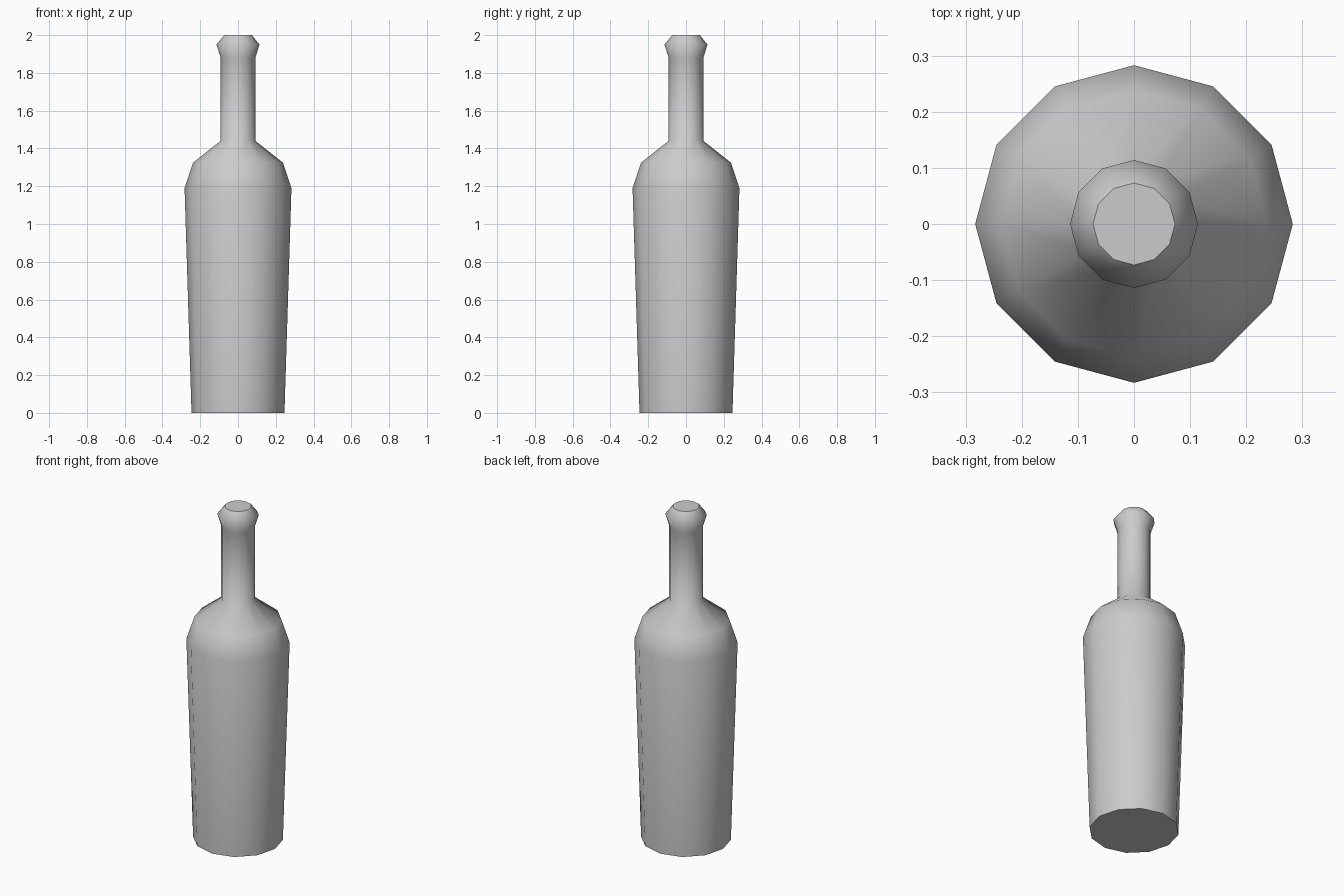
import bpy, bmesh
from math import cos, sin, tau

if "Cube" in bpy.data.objects:
    bpy.data.objects.remove(bpy.data.objects["Cube"])

SIDES = 12
# Bottle profile: (radius, height) from base to mouth
PROFILE = [(0.246, 0.0), (0.283, 1.19), (0.238, 1.325), (0.092, 1.44),
           (0.092, 1.88), (0.114, 1.95), (0.073, 2.0)]

bm = bmesh.new()
rings = [[bm.verts.new((r * cos(tau * i / SIDES), r * sin(tau * i / SIDES), z))
          for i in range(SIDES)] for r, z in PROFILE]

# Smooth side walls
for low, high in zip(rings, rings[1:]):
    for i in range(SIDES):
        j = (i + 1) % SIDES
        bm.faces.new((low[i], low[j], high[j], high[i])).smooth = True

# Flat base and mouth, with crisp rims
for ring in (rings[0][::-1], rings[-1]):
    cap = bm.faces.new(ring)
    cap.smooth = False
    for e in cap.edges:
        e.smooth = False

mesh = bpy.data.meshes.new("bottle")
bm.to_mesh(mesh)
bm.free()
bpy.context.collection.objects.link(bpy.data.objects.new("bottle", mesh))
